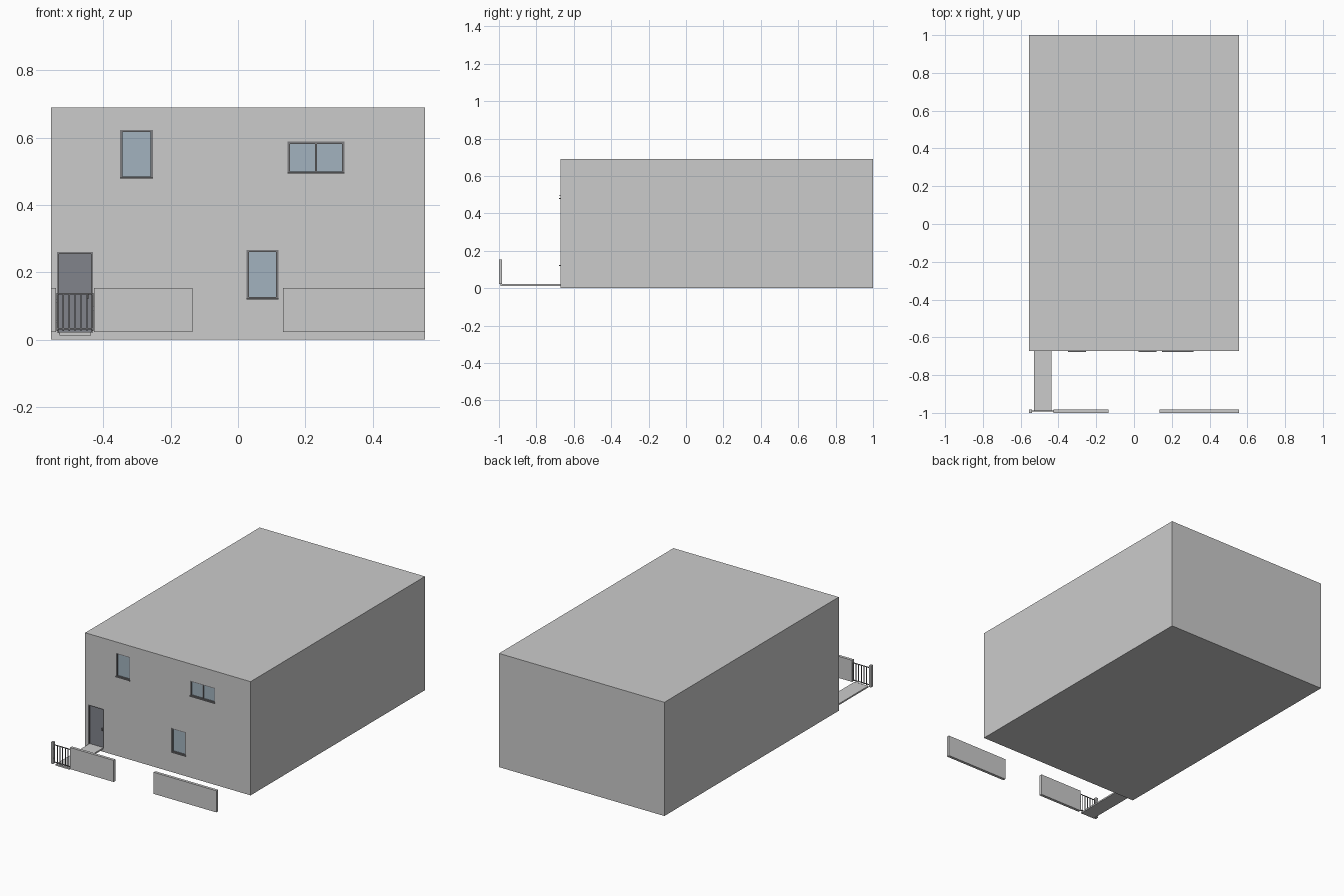
import bpy

if "Cube" in bpy.data.objects:
    bpy.data.objects.remove(bpy.data.objects["Cube"])

X, Y0, Y1, T = 0.555, -0.672, 1.0, 0.025


def mat(name, rgb):
    m = bpy.data.materials.new(name)
    m.diffuse_color = (*rgb, 1)
    m.use_nodes = True
    m.node_tree.nodes["Principled BSDF"].inputs["Base Color"].default_value = m.diffuse_color
    return m


GLASS = mat("glass", (0.36, 0.45, 0.52))
DARK = mat("dark_frame", (0.2, 0.2, 0.21))
DOOR = mat("door_paint", (0.22, 0.23, 0.26))


def box(name, x0, x1, y0, y1, z0, z1, m=None):
    bpy.ops.mesh.primitive_cube_add(
        size=1, location=((x0 + x1) / 2, (y0 + y1) / 2, (z0 + z1) / 2))
    o = bpy.context.object
    o.name = name
    o.scale = (x1 - x0, y1 - y0, z1 - z0)
    bpy.ops.object.transform_apply(location=True, rotation=False, scale=True)
    if m:
        o.data.materials.append(m)
    return o


def cut(target, *bounds):
    c = box("cutter", *bounds)
    mod = target.modifiers.new("cut", 'BOOLEAN')
    mod.operation, mod.solver, mod.object = 'DIFFERENCE', 'EXACT', c
    bpy.context.view_layer.objects.active = target
    bpy.ops.object.modifier_apply(modifier=mod.name)
    bpy.data.objects.remove(c)


def frame(name, x0, x1, z0, z1, y0, y1, w, sill=True):
    # Two jambs, a head and optionally a bottom rail
    box(name + "_jamb_left", x0, x0 + w, y0, y1, z0, z1, DARK)
    box(name + "_jamb_right", x1 - w, x1, y0, y1, z0, z1, DARK)
    box(name + "_head", x0 + w, x1 - w, y0, y1, z1 - w, z1, DARK)
    if sill:
        box(name + "_bottom_rail", x0 + w, x1 - w, y0, y1, z0, z0 + w, DARK)


# Floor, middle and roof slabs
for name, z0, z1 in (("ground_slab", 0, 0.02), ("middle_slab", 0.355, 0.375),
                     ("roof_slab", 0.67, 0.69)):
    box(name, -X, X, Y0, Y1, z0, z1)

# Window and door openings: x0, x1, z0, z1
windows = {
    "upper_left_window": (-0.35, -0.253, 0.478, 0.623),
    "upper_right_window": (0.147, 0.316, 0.493, 0.588),
    "lower_window": (0.025, 0.12, 0.12, 0.267),
}
door = (-0.537, -0.43, 0.02, 0.261)

# Hollow storeys with openings in the front wall
for name, z0, z1 in (("lower_walls", 0.02, 0.355), ("upper_walls", 0.375, 0.67)):
    walls = box(name, -X, X, Y0, Y1, z0, z1)
    t = 0.016
    cut(walls, -X + t, X - t, Y0 + T, Y1 - t, z0 - 0.01, z1 + 0.01)
    for a, b, c, d in list(windows.values()) + [door]:
        if z0 <= c < z1:
            c2 = c - 0.01 if c == z0 else c
            cut(walls, a, b, Y0 - 0.02, Y0 + T + 0.01, c2, d)

# Windows: frame, sill and panes
for name, (a, b, c, d) in windows.items():
    frame(name, a, b, c, d, Y0 + 0.004, Y0 + 0.02, 0.007)
    box(name + "_sill", a, b, Y0 - 0.006, Y0 + 0.004, c, c + 0.004, DARK)
    box(name + "_glass", a + 0.007, b - 0.007, Y0 + 0.01, Y0 + 0.014,
        c + 0.007, d - 0.007, GLASS)
box("window_mullion", 0.228, 0.235, Y0 + 0.004, Y0 + 0.02, 0.5, 0.581, DARK)

# Front door with handle
a, b, c, d = door
frame("door_frame", a, b, c, d, Y0, Y0 + 0.022, 0.006, sill=False)
box("door", a + 0.006, b - 0.006, Y0 + 0.01, Y0 + 0.018, c, d - 0.006, DOOR)
box("door_handle", b - 0.017, b - 0.012, Y0 + 0.003, Y0 + 0.01, 0.122, 0.138, DARK)

# Path from gate to door
box("path", -0.53, -0.437, -0.992, Y0, 0.013, 0.022)

# Garden walls along the street
for name, x0, x1 in (("gate_post", -X, -0.541), ("garden_wall_left", -0.427, -0.135),
                     ("garden_wall_right", 0.134, X)):
    box(name, x0, x1, -1.0, -0.983, 0.022, 0.153)

# Railing gate: two rails, upright bars, hinges and latch
gx0, gx1, gy = -0.539, -0.429, -0.99
for name, z in (("gate_bottom_rail", 0.03), ("gate_top_rail", 0.134)):
    box(name, gx0, gx1, gy - 0.002, gy + 0.002, z, z + 0.004, DARK)
for i in range(7):
    x = gx0 + 0.002 + i * (gx1 - gx0 - 0.004) / 6
    box("gate_bar", x - 0.002, x + 0.002, gy - 0.0018, gy + 0.0018, 0.026, 0.137, DARK)
for z in (0.05, 0.11):
    box("gate_hinge", -0.543, -0.537, gy - 0.003, gy + 0.003, z, z + 0.009, DARK)
box("gate_latch", -0.434, -0.426, gy - 0.003, gy + 0.003, 0.085, 0.1, DARK)
